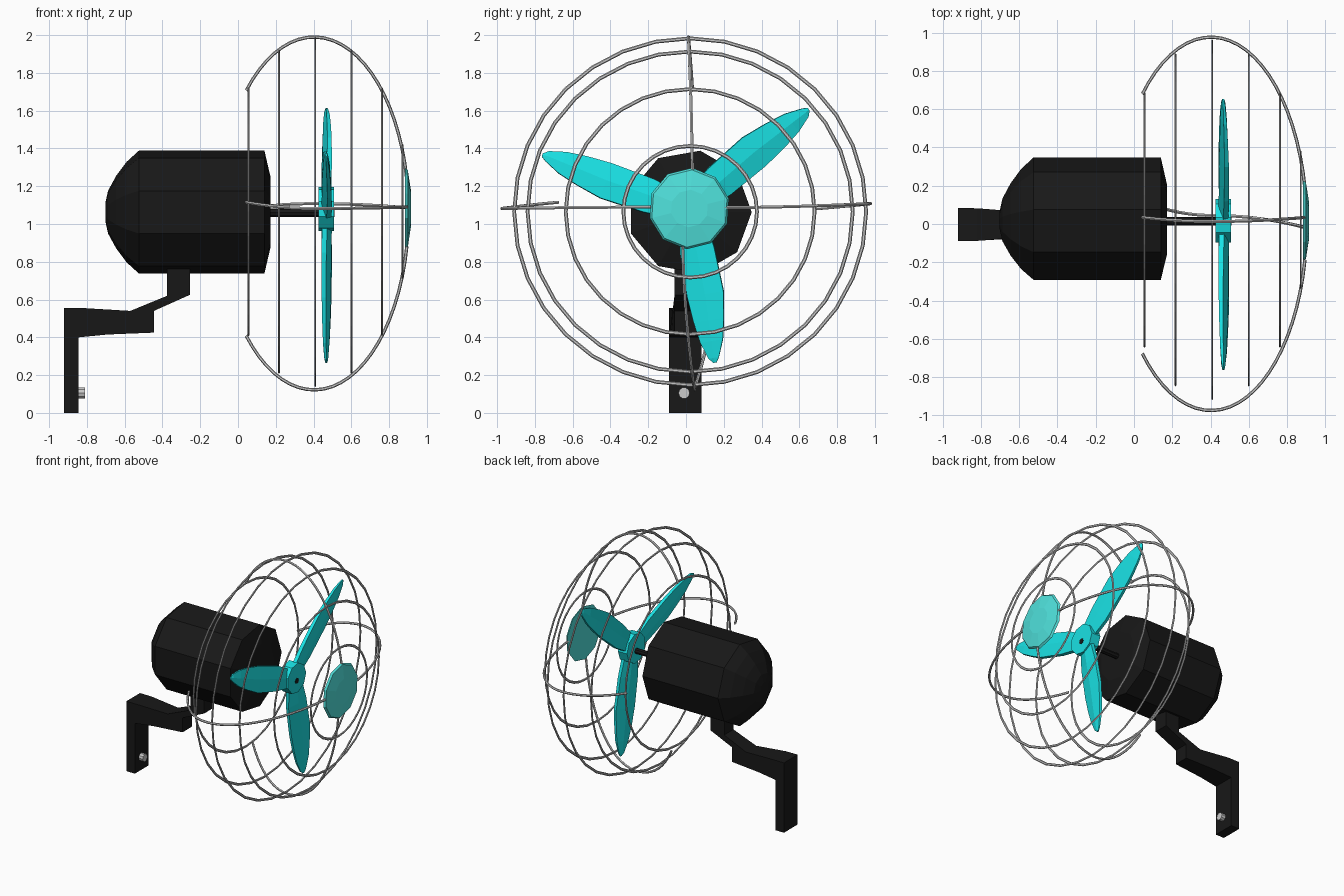
import bpy
import bmesh
from math import sin, cos, pi, radians

if "Cube" in bpy.data.objects:
    bpy.data.objects.remove(bpy.data.objects["Cube"])


def material(name, rgb):
    m = bpy.data.materials.new(name)
    m.diffuse_color = (*rgb, 1)
    m.use_nodes = True
    m.node_tree.nodes["Principled BSDF"].inputs["Base Color"].default_value = m.diffuse_color
    return m


black = material("black_paint", (0.009, 0.009, 0.009))
teal = material("teal_paint", (0.01, 0.76, 0.78))
disc_teal = material("disc_teal", (0.08, 0.76, 0.72))


def make(name, verts, faces, mat=None):
    me = bpy.data.meshes.new(name)
    me.from_pydata(verts, [], faces)
    ob = bpy.data.objects.new(name, me)
    bpy.context.collection.objects.link(ob)
    if mat:
        me.materials.append(mat)
    # consistent outward normals
    bm = bmesh.new()
    bm.from_mesh(me)
    bmesh.ops.recalc_face_normals(bm, faces=bm.faces)
    bm.to_mesh(me)
    bm.free()
    return ob


def loft(name, rings, mat=None, closed=False):
    """Skin a list of equal-sized vertex loops, capping the ends if open."""
    n, m = len(rings[0]), len(rings)
    faces = []
    for i in range(m if closed else m - 1):
        a, b = i * n, (i + 1) % m * n
        faces += [(a + j, a + (j + 1) % n, b + (j + 1) % n, b + j) for j in range(n)]
    if not closed:
        faces += [tuple(range(n)), tuple(range((m - 1) * n, m * n))]
    return make(name, [v for r in rings for v in r], faces, mat)


def lathe(name, profile, sides, cy, cz, phase=0, mat=None):
    """Turn (x, radius) points about an axis parallel to x."""
    ang = [radians(phase) + 2 * pi * k / sides for k in range(sides)]
    return loft(name, [[(x, cy + r * cos(a), cz + r * sin(a)) for a in ang]
                       for x, r in profile], mat)


# Motor and shaft
lathe("motor_housing", [(-.702, .05), (-.688, .115), (-.645, .195), (-.59, .27), (-.525, .33),
                        (.14, .33), (.172, .19)], 9, .018, 1.063, 0, black)
lathe("shaft", [(.15, .022), (.51, .022)], 8, .015, 1.06, 0, black)

# Wall bracket: side profile, narrowing towards the motor
profile = [(-.92, 0), (-.845, 0), (-.845, .40), (-.69, .415), (-.445, .425), (-.445, .54),
           (-.255, .625), (-.255, .77), (-.375, .77), (-.375, .62), (-.57, .54),
           (-.82, .555), (-.92, .555)]


def half_width(x):
    return .086 - .028 * min(max((x + .83) / .35, 0), 1)


loft("wall_bracket", [[(x, s * half_width(x) - .003, z) for x, z in profile]
                      for s in (-1, 1)], black)
lathe("bracket_screw", [(-.86, .03), (-.81, .03)], 10, -.01, .105)

# Fan hub and three pitched blades
FX, FY, FZ = .468, .014, 1.08
lathe("fan_hub", [(.427, .118), (.507, .118)], 9, FY, FZ, 40, teal)
blade = [(.08, .08, -.06, .028), (.22, .10, -.085, .026), (.46, .108, -.088, .023),
         (.60, .085, -.078, .02), (.71, .06, -.062, .017), (.80, .022, -.034, .011),
         (.826, .005, -.012, .006)]
pitch = radians(9)
for k, deg in enumerate((40, 160, 280)):
    a = radians(deg)
    rings = []
    for u, v1, v0, t in blade:
        ring = []
        for v, w in ((v1, -t * .5), (v1, t * .5), ((v1 + v0) / 2, t), (v0, t * .5),
                     (v0, -t * .5), ((v1 + v0) / 2, -t)):
            vv = v * cos(pitch) - w * sin(pitch)
            ring.append((FX + v * sin(pitch) + w * cos(pitch),
                         FY + u * cos(a) - vv * sin(a), FZ + u * sin(a) + vv * cos(a)))
        rings.append(ring)
    loft(f"fan_blade_{k + 1}", rings, teal)

# Cage rings: latitudes of a flattened ellipsoid
CX, CY, CZ, A, B = .409, .022, 1.065, .5, .918
for k, deg in enumerate((-45, -22.5, 0, 22.5, 45, 67.7)):
    t = radians(deg)
    rings = []
    for i in range(32):
        p = 2 * pi * i / 32
        ring = []
        for j in range(6):
            q = 2 * pi * j / 6
            r = B * cos(t) + .010 * cos(q)
            ring.append((CX + A * sin(t) + .0055 * sin(q),
                         CY + 1.015 * r * cos(p), CZ + r * sin(p)))
        rings.append(ring)
    loft(f"cage_ring_{k + 1}", rings, closed=True)

# Cage wires: meridians with a slight sideways sway (back, middle, front)
wires = {"top": (0, 1, .93, (.035, .013, .035)), "bottom": (0, -1, .938, (.12, .045, -.02)),
         "left": (-1, 0, .975, (1.115, 1.082, 1.09)), "right": (1, 0, .977, (1.08, 1.108, 1.085))}
for name, (dy, dz, R, (s0, s1, s2)) in wires.items():
    rings = []
    for i in range(25):
        t = radians(-46 + 125 * i / 24)
        f = sin(t)
        s = s1 + (s2 - s1) * f * f if f > 0 else s1 + (s0 - s1) * (f / .72) ** 2
        ring = []
        for j in range(6):
            q = 2 * pi * j / 6
            r = R * cos(t) + .009 * cos(q) * cos(t)
            x = .403 + A * f + .009 * cos(q) * f
            w = s + .009 * sin(q)
            ring.append((x, w, 1.06 + dz * r) if dz else (x, dy * r, w))
        rings.append(ring)
    loft(f"cage_wire_{name}", rings)

# Front badge disc
lathe("cage_disc", [(.884, .216), (.899, .205), (.915, .10)], 10, .018, 1.082, 14, disc_teal)
